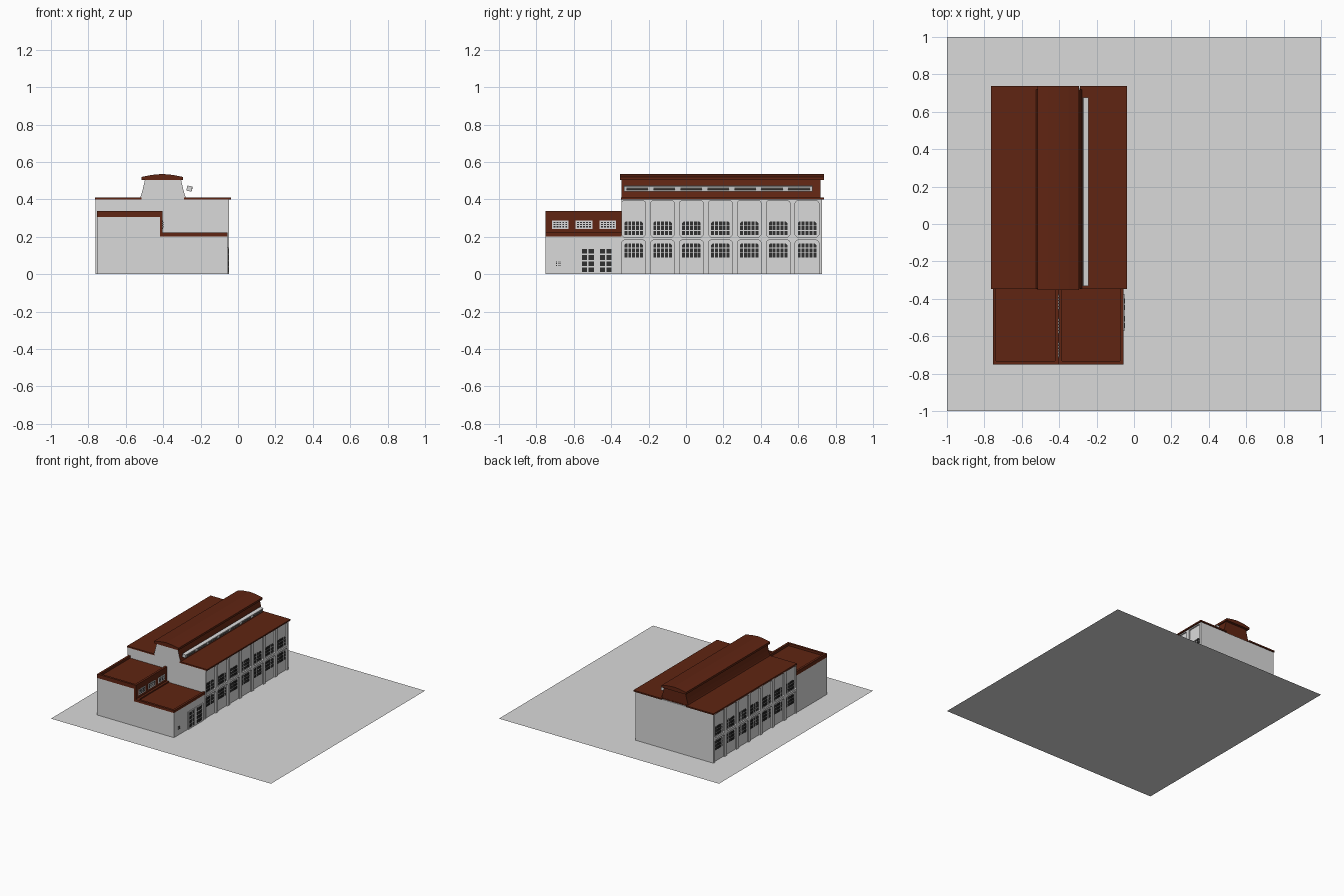
import bpy, bmesh, math
from mathutils import Vector

if "Cube" in bpy.data.objects:
    bpy.data.objects.remove(bpy.data.objects["Cube"])


def material(name, rgb):
    m = bpy.data.materials.new(name)
    m.diffuse_color = (*rgb, 1)
    m.use_nodes = True
    m.node_tree.nodes["Principled BSDF"].inputs["Base Color"].default_value = m.diffuse_color
    return m


GREY = material("pale_grey", (0.7, 0.7, 0.7))
BROWN = material("red_brown", (0.115, 0.018, 0.006))
DARK = material("dark_glass", (0.03, 0.03, 0.03))
SLOT = material("slot_grey", (0.12, 0.11, 0.10))


def prism(pts, axis, a, b):
    """Profile extruded along an axis from a to b."""
    return pts, axis, a, b


def box(x0, x1, y0, y1, z0, z1):
    return prism([(x0, y0), (x1, y0), (x1, y1), (x0, y1)], 'z', z0, z1)


def place(p, axis, t):
    return {'x': (t, p[0], p[1]), 'y': (p[0], t, p[1]), 'z': (p[0], p[1], t)}[axis]


def make(name, mats, parts, rule=None):
    bm = bmesh.new()
    for pts, axis, a, b in parts:
        lo = [bm.verts.new(place(p, axis, a)) for p in pts]
        hi = [bm.verts.new(place(p, axis, b)) for p in pts]
        bm.faces.new(lo)
        bm.faces.new(hi)
        n = len(pts)
        for i in range(n):
            j = (i + 1) % n
            bm.faces.new((lo[i], lo[j], hi[j], hi[i]))
    bmesh.ops.recalc_face_normals(bm, faces=bm.faces)
    if rule:
        for f in bm.faces:
            f.material_index = rule(f)
    me = bpy.data.meshes.new(name)
    bm.to_mesh(me)
    bm.free()
    for m in mats:
        me.materials.append(m)
    ob = bpy.data.objects.new(name, me)
    bpy.context.collection.objects.link(ob)
    return ob


def panes(x, out, cy, z0, w, h, cols, rows, gap, cut=0.0):
    """Grid of thin glass panes on a wall facing +-x; top corners clipped."""
    parts = []
    pw, ph = w / cols, h / rows
    for c in range(cols):
        for r in range(rows):
            a, b = cy - w / 2 + c * pw + gap / 2, cy - w / 2 + (c + 1) * pw - gap / 2
            lo, hi = z0 + r * ph + gap / 2, z0 + (r + 1) * ph - gap / 2
            pts = [(a, lo), (b, lo), (b, hi), (a, hi)]
            if cut and r == rows - 1 and c == 0:
                pts = [(a, lo), (b, lo), (b, hi), (a + cut, hi), (a, hi - cut)]
            elif cut and r == rows - 1 and c == cols - 1:
                pts = [(a, lo), (b, lo), (b, hi - cut), (b - cut, hi), (a, hi)]
            parts.append(prism(pts, 'x', x - out * 0.002, x + out * 0.002))
    return parts


# Ground sheet
bm = bmesh.new()
bm.faces.new([bm.verts.new(p) for p in ((-1, -1, 0), (1, -1, 0), (1, 1, 0), (-1, 1, 0))])
me = bpy.data.meshes.new("ground_sheet")
bm.to_mesh(me)
bm.free()
me.materials.append(GREY)
bpy.context.collection.objects.link(bpy.data.objects.new("ground_sheet", me))

# Main hall
CX, HALF, RELIEF = -0.405, 0.345, 0.011
Y0, Y1 = -0.345, 0.728
make("hall_walls", [GREY], [box(CX - HALF, CX + HALF, Y0, Y1, 0, 0.4)])

# Side bays: raised piers and bands, with windows in the recesses
BAYS = [-0.28 + 0.1545 * k for k in range(7)]
BH = 0.063
LEVELS = ((0.0, 0.182, 0.088, 0.08), (0.2, 0.393, 0.207, 0.078))
for side, out in (("right", 1), ("left", -1)):
    wall = CX + out * HALF
    face = wall + out * RELIEF
    xa, xb = min(wall, face), max(wall, face)
    edges = [Y0] + [e for c in BAYS for e in (c - BH, c + BH)] + [Y1]
    relief = [box(xa, xb, edges[i], edges[i + 1], 0, 0.4)
              for i in range(0, len(edges), 2) if edges[i + 1] > edges[i]]
    glass = []
    for c in BAYS:
        relief += [box(xa, xb, c - BH, c + BH, 0.182, 0.2),
                   box(xa, xb, c - BH, c + BH, 0.393, 0.4)]
        for z0, z1, sill, h in LEVELS:
            for s in (-1, 1):
                e = c + s * BH
                relief.append(prism([(e, z1), (e - s * 0.012, z1), (e - s * 0.004, z1 - 0.004),
                                     (e, z1 - 0.012)], 'x', xa, xb))
                if z0:
                    relief.append(prism([(e, z0), (e - s * 0.01, z0), (e, z0 + 0.01)],
                                        'x', xa, xb))
            glass += panes(wall, out, c, sill, 0.104, h, 5, 3, 0.005, 0.009)
    make(side + "_piers", [GREY], relief)
    make(side + "_windows", [DARK], glass)

# Flat hall roofs
make("hall_roof", [BROWN], [box(-0.765, -0.515, -0.348, 0.737, 0.4, 0.411),
                            box(-0.29, -0.038, -0.348, 0.737, 0.4, 0.411),
                            box(-0.515, -0.29, -0.338, 0.72, 0.4, 0.408)])

# Raised roof lantern: grey front, brown flanks
half = [(0.127, 0.4), (0.118, 0.42), (0.108, 0.455), (0.096, 0.507)]
LX = -0.401
flank = [(LX - x, z) for x, z in half] + [(LX + x, z) for x, z in reversed(half)]
make("roof_lantern", [BROWN, GREY], [prism(flank, 'y', -0.346, 0.718)],
     lambda f: 1 if f.normal.y < -0.9 else 0)
cap = [(-0.111, 0.503), (-0.111, 0.52), (-0.055, 0.531), (0, 0.536),
       (0.055, 0.531), (0.111, 0.52), (0.111, 0.503)]
make("lantern_cap", [BROWN], [prism([(LX - 0.004 + x, z) for x, z in cap], 'y', -0.354, 0.738)])

# Tilted clerestory window strip beside the lantern
strip = make("clerestory_strip", [GREY], [box(-0.014, 0.014, -0.332, 0.676, -0.014, 0.014)])
slots = []
for k in range(7):
    c = -0.332 + 0.144 * (k + 0.5)
    for z in (-0.0045, 0.0045):
        slots.append(box(0.012, 0.0155, c - 0.058, c + 0.058, z - 0.0038, z + 0.0038))
slot_ob = make("clerestory_slots", [SLOT], slots)
for ob in (strip, slot_ob):
    ob.location = Vector((-0.26, 0, 0.458))
    ob.rotation_euler.y = 0.2

# Stepped front annex
AY0, AY1 = -0.75, -0.345
XL, XM, XR = -0.755, -0.404, -0.057
make("annex_walls", [GREY], [box(XL, XM - 0.014, AY0, AY1, 0, 0.305),
                             box(XM - 0.014, XR, AY0, AY1, 0, 0.202)])


def rimmed_roof(x0, x1, z0, deck, top, t=0.018):
    return [box(x0, x1, AY0, AY1, z0, deck),
            box(x0, x0 + t, AY0, AY1, deck, top),
            box(x1 - t, x1, AY0, AY1, deck, top),
            box(x0 + t, x1 - t, AY0, AY0 + t, deck, top)]


make("annex_roofs", [BROWN],
     rimmed_roof(XL, XM, 0.303, 0.318, 0.337)
     + rimmed_roof(XM, XR, 0.202, 0.212, 0.222)
     + [box(XM - 0.016, XM, AY0, AY1, 0.202, 0.31)])

# Small windows in the step wall
frames, glass = [], []
for c in (-0.672, -0.545, -0.418):
    frames.append(box(XM - 0.004, XM + 0.003, c - 0.045, c + 0.045, 0.243, 0.288))
    glass += panes(XM + 0.003, 1, c, 0.248, 0.08, 0.035, 5, 3, 0.006)
make("step_window_frames", [GREY], frames)
make("step_window_panes", [DARK], glass)

# Double entrance with glazed leaves, and a small service window
make("entrance_surround", [GREY], [box(XR - 0.01, XR + 0.006, -0.572, -0.374, 0, 0.143)])
glass = []
for c in (-0.524, -0.428):
    glass += panes(XR + 0.006, 1, c, 0.008, 0.07, 0.13, 2, 4, 0.008)
glass += panes(XR, 1, -0.683, 0.043, 0.027, 0.028, 3, 3, 0.004)
make("entrance_panes", [DARK], glass)
